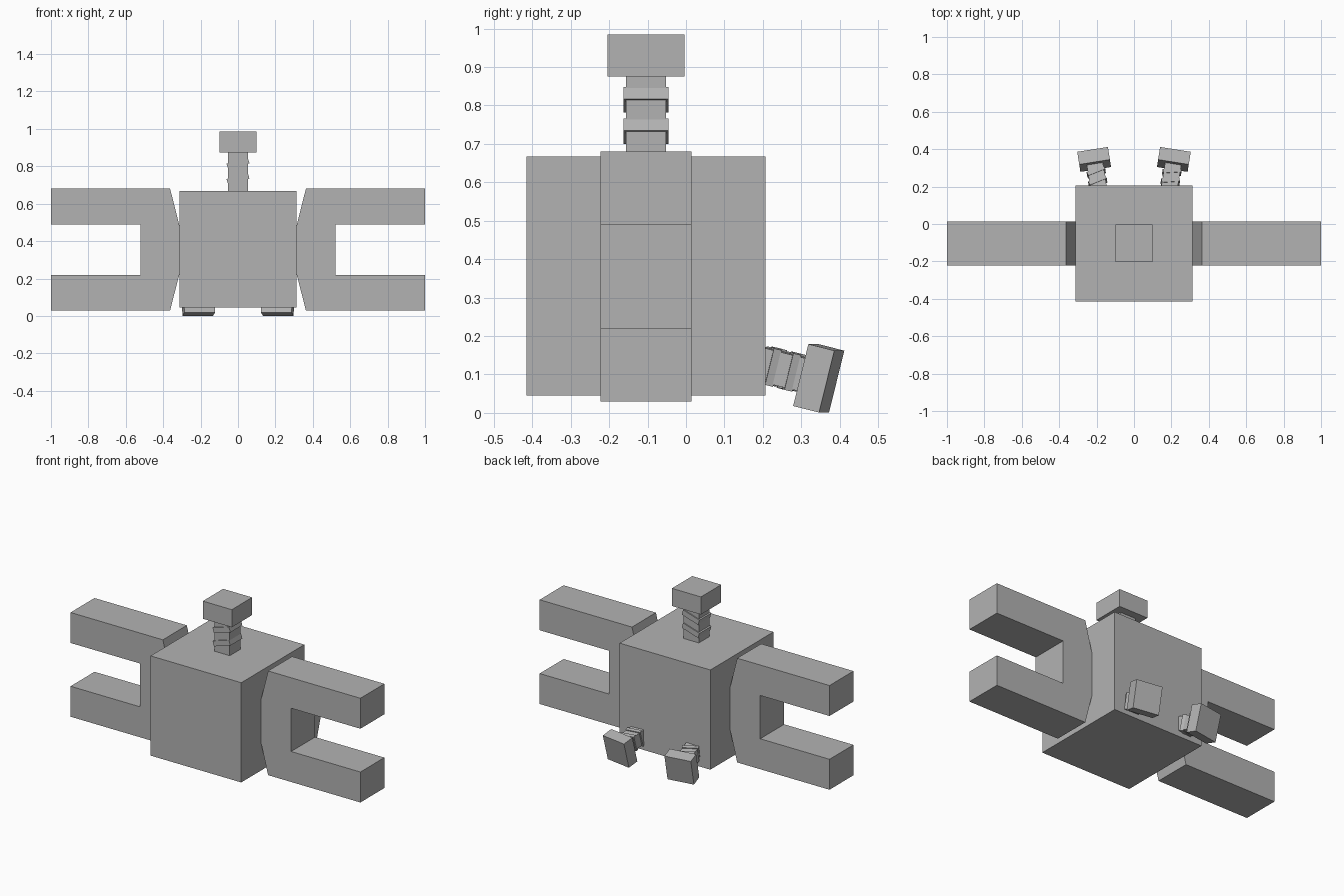
import bpy, bmesh
from math import radians, sin, cos
from mathutils import Matrix, Vector

if "Cube" in bpy.data.objects:
    bpy.data.objects.remove(bpy.data.objects["Cube"], do_unlink=True)

grey = bpy.data.materials.new("plain grey")
grey.use_nodes = True
colour = (0.45, 0.45, 0.45, 1)
grey.diffuse_color = colour
grey.node_tree.nodes["Principled BSDF"].inputs["Base Color"].default_value = colour


def finish(name, bm, matrix=Matrix()):
    bm.transform(matrix)
    bmesh.ops.recalc_face_normals(bm, faces=bm.faces)
    mesh = bpy.data.meshes.new(name)
    bm.to_mesh(mesh)
    bm.free()
    mesh.materials.append(grey)
    obj = bpy.data.objects.new(name, mesh)
    bpy.context.collection.objects.link(obj)


def box(name, size, centre, matrix=Matrix(), tilt=0):
    bm = bmesh.new()
    bmesh.ops.create_cube(bm, size=1)
    local = Matrix.Translation(centre) @ Matrix.Rotation(tilt, 4, 'Y')
    finish(name, bm, matrix @ local @ Matrix.Diagonal((*size, 1)))


def screw(name, matrix):
    """Square shaft with two slanted thread rings and a block head, along local z."""
    box(name + "_shaft", (0.105, 0.105, 0.24), (0, 0, 0.1), matrix)
    for i, z in enumerate((0.066, 0.148)):
        box(f"{name}_thread_{i + 1}", (0.118, 0.118, 0.033), (0, 0, z), matrix, radians(-17))
    box(name + "_head", (0.2, 0.2, 0.11), (0, 0, 0.263), matrix)


# Body block
box("body", (0.626, 0.622, 0.622), (0, -0.104, 0.356))

# Forked arms, one C-shaped profile extruded along y and mirrored
profile = [(1, 0.03), (0.363, 0.03), (0.314, 0.22), (0.314, 0.487), (0.363, 0.68), (1, 0.68),
           (1, 0.49), (0.522, 0.49), (0.522, 0.22), (1, 0.22)]
for side, name in ((1, "left_fork"), (-1, "right_fork")):
    bm = bmesh.new()
    face = bm.faces.new([bm.verts.new((side * x, -0.222, z)) for x, z in profile])
    out = bmesh.ops.extrude_face_region(bm, geom=[face])
    bmesh.ops.translate(bm, vec=(0, 0.236, 0),
                        verts=[v for v in out["geom"] if isinstance(v, bmesh.types.BMVert)])
    finish(name, bm)

# Top screw
screw("top_screw", Matrix.Translation((0, -0.104, 0.667)))

# Two smaller screws leaning out and down from the back
pitch, yaw = radians(14), radians(9)
for side, name in ((1, "left_back_screw"), (-1, "right_back_screw")):
    axis = Vector((side * sin(yaw) * cos(pitch), cos(yaw) * cos(pitch), -sin(pitch)))
    base = Vector((side * 0.213, 0.345, 0.09)) - axis * 0.168
    turn = Matrix.Rotation(-side * yaw, 4, 'Z') @ Matrix.Rotation(radians(-90) - pitch, 4, 'X')
    screw(name, Matrix.Translation(base) @ turn @ Matrix.Diagonal((0.83, 0.83, 0.64, 1)))
